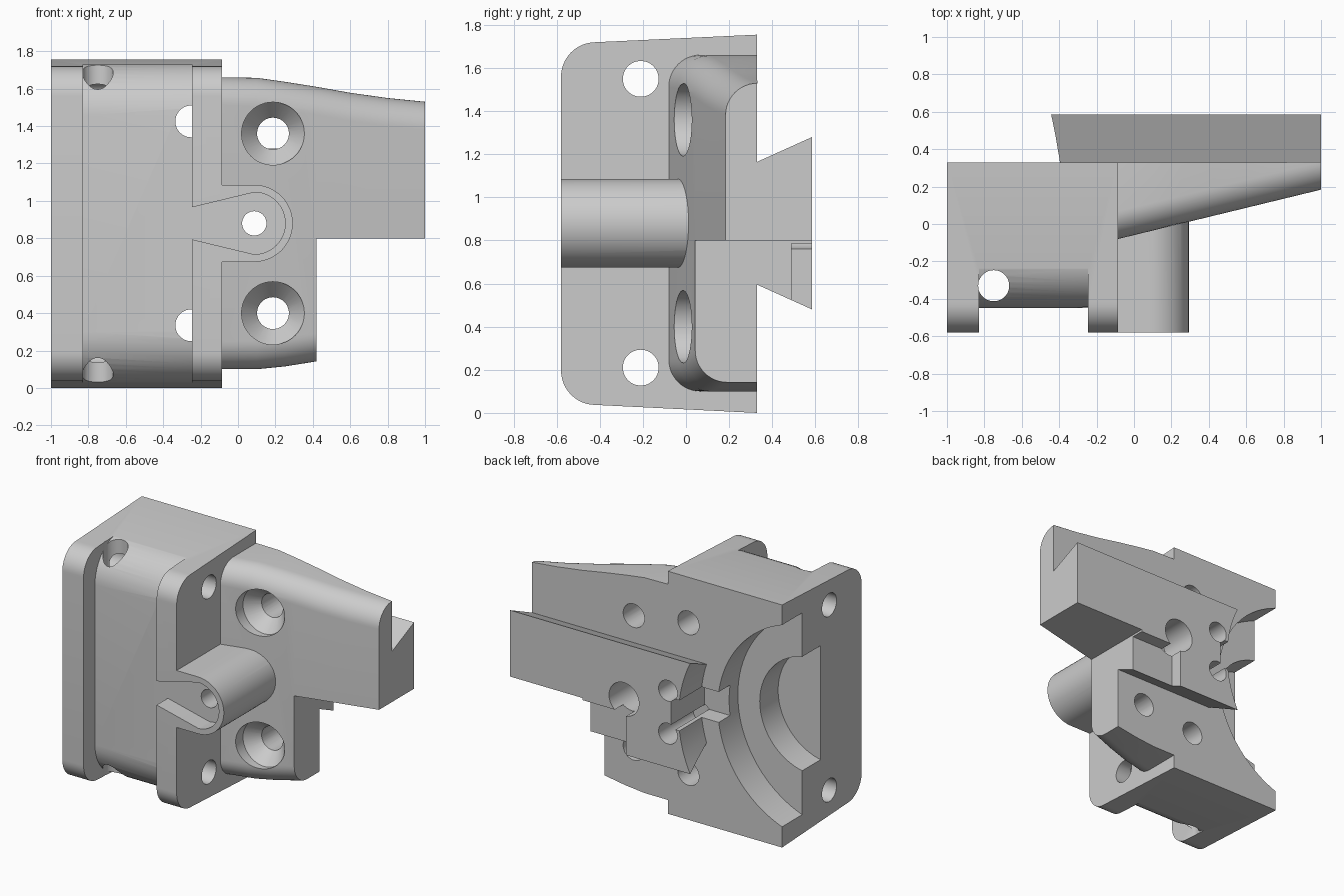
import bpy, bmesh
from math import sin, cos, pi, radians

old = bpy.data.objects.get("Cube")
if old:
    bpy.data.objects.remove(old)

grey = bpy.data.materials.new("light_grey")
grey.use_nodes = True
GREY = (0.6, 0.6, 0.6, 1)
grey.diffuse_color = GREY
grey.node_tree.nodes["Principled BSDF"].inputs["Base Color"].default_value = GREY

MID = 0.88  # height of the middle plane


def volume(mesh):
    bm = bmesh.new()
    bm.from_mesh(mesh)
    v = bm.calc_volume(signed=True)
    bm.free()
    return v


def loft(name, rings):
    """Solid skinned through matching rings of 3D points."""
    bm = bmesh.new()
    loops = [[bm.verts.new(p) for p in ring] for ring in rings]
    n = len(loops[0])
    for a, b in zip(loops, loops[1:]):
        for i in range(n):
            j = (i + 1) % n
            bm.faces.new((a[i], a[j], b[j], b[i]))
    bm.faces.new(loops[0][::-1])
    bm.faces.new(loops[-1])
    bm.normal_update()
    if bm.calc_volume(signed=True) < 0:
        bmesh.ops.reverse_faces(bm, faces=bm.faces[:])
    me = bpy.data.meshes.new(name)
    bm.to_mesh(me)
    bm.free()
    me.materials.append(grey)
    ob = bpy.data.objects.new(name, me)
    bpy.context.collection.objects.link(ob)
    return ob


def place(axis, p, t):
    """Put a 2D point on the plane across the axis at t."""
    u, v = p
    return {"x": (t, u, v), "y": (u, t, v), "z": (u, v, t)}[axis]


def prism(name, axis, pts, a, b):
    return loft(name, [[place(axis, p, t) for p in pts] for t in (a, b)])


def circle(c, r, n):
    return [(c[0] + r * cos(2 * pi * i / n), c[1] + r * sin(2 * pi * i / n)) for i in range(n)]


def rod(name, axis, c, r, a, b, n=48):
    return prism(name, axis, circle(c, r, n), a, b)


def box(name, x, y, z):
    return prism(name, "y", [(x[0], z[0]), (x[1], z[0]), (x[1], z[1]), (x[0], z[1])], *y)


def front_arcs(front, bottom, top, r, n=12):
    """Rounded front of a side profile (y, z), from bottom to top."""
    quarter = [pi / 2 * i / n for i in range(n + 1)]
    return ([(front + r - r * sin(a), bottom + r - r * cos(a)) for a in quarter]
            + [(front + r - r * cos(a), top - r + r * sin(a)) for a in quarter])


def combine(target, tool, operation):
    """Boolean that accepts a solver only when the volume makes sense."""
    v, t = volume(target.data), volume(tool.data)
    low, high = (max(v, t), v + t) if operation == "UNION" else (v - t, v)
    for solver in ("MANIFOLD", "EXACT"):
        m = target.modifiers.new("combine", "BOOLEAN")
        m.operation = operation
        m.solver = solver
        m.object = tool
        graph = bpy.context.evaluated_depsgraph_get()
        me = bpy.data.meshes.new_from_object(target.evaluated_get(graph))
        target.modifiers.clear()
        new = volume(me)
        if low - 1e-4 < new < high + 1e-4 and abs(new - v) > 1e-6:
            target.data = me
            bpy.data.objects.remove(tool)
            return
    # a part that will not merge stays as its own object
    if operation == "DIFFERENCE":
        bpy.data.objects.remove(tool)


def join(tool):
    combine(body, tool, "UNION")


def cut(tool):
    combine(body, tool, "DIFFERENCE")


# housing block, waisted between its two end plates
block = [(0.33, 0.0)] + front_arcs(-0.58, 0.037, 1.72, 0.16) + [(0.33, 1.755)]
body = prism("mount_body", "x", block, -1, -0.085)
waist = front_arcs(-0.45, 0.02, 1.737, 0.28) + [(-0.17, 2.2), (-1, 2.2), (-1, -0.4), (-0.17, -0.4)]
cut(prism("waist", "x", waist, -0.83, -0.245))

# tapering arm with soft front edges
stations = [(-0.15, 0.10, 1.662), (0.1, 0.10, 1.658), (0.25, 0.115, 1.637), (0.42, 0.142, 1.61),
            (0.6, 0.16, 1.578), (0.8, 0.18, 1.55), (1.0, 0.2, 1.53)]
rings = []
for x, lo, hi in stations:
    front = -0.08 + 0.243 * (x + 0.085)
    side = [(0.33, lo)] + front_arcs(front, lo, hi, 0.148) + [(0.33, hi)]
    rings.append([(x, y, z) for y, z in side])
join(loft("arm", rings))


# screw boss reaching forward from the arm
def boss_outline(r, left, half):
    turn = [-pi / 2 + pi * i / 24 for i in range(25)]
    arc = [(0.087 + r * cos(a), MID + r * sin(a)) for a in turn]
    return [(left, MID - half)] + arc + [(left, MID + half)]


join(prism("boss", "y", boss_outline(0.206, -0.15, 0.206), -0.58, 0.2))

# dovetail rail on the back, its end scooped round
rail = prism("rail", "x", [(0.25, 0.595), (0.25, 1.165), (0.33, 1.165), (0.585, 1.28),
                           (0.585, 0.48), (0.33, 0.595)], -0.6, 1)
combine(rail, rod("scoop", "y", (-1.26, MID), 0.91, 0.2, 0.8, n=96), "DIFFERENCE")
join(rail)

# lower outer corner removed, with a shallow step in the rail
cut(box("corner_cut", (0.42, 1.2), (-0.8, 0.8), (-0.2, 0.8)))
cut(box("rail_step", (0.07, 0.6), (0.49, 0.8), (0.3, 0.785)))

# round stepped pocket in the back
cut(rod("wide_pocket", "y", (-1.26, MID), 0.775, 0.10, 0.5, n=96))
cut(rod("deep_pocket", "y", (-1.08, MID), 0.42, -0.11, 0.3, n=64))

# notch and blind holes at the rail end
cut(box("rail_notch", (-0.6, -0.29), (0.2, 0.8), (0.77, 0.99)))
for s in (-1, 1):
    cut(rod("blind_hole", "y", (-0.265, MID + s * 0.155), 0.075, 0.19, 0.8))

# boss recess and stepped hole
cut(prism("boss_recess", "y", boss_outline(0.166, -0.27, 0.08), -0.7, -0.452))
cut(rod("boss_hole", "y", (0.087, MID), 0.065, -0.7, 0.8))
cut(rod("boss_back_bore", "y", (0.087, MID), 0.12, 0.3, 0.8))

# paired holes above and below the middle
for s in (-1, 1):
    z = MID + s * 0.48
    cut(rod("arm_hole", "y", (0.187, z), 0.085, -0.4, 0.5))
    sink = [(-0.3, 0.168), (0.03, 0.168), (0.13, 0.08)]
    cut(loft("arm_sink", [[place("y", p, t) for p in circle((0.187, z), r, 48)] for t, r in sink]))
    cut(rod("housing_hole", "y", (-0.25, MID + s * 0.545), 0.085, -0.46, 0.5))
    cut(rod("cross_hole", "x", (-0.21, MID + s * 0.67), 0.083, -1.2, 0.0))
cut(rod("upright_hole", "z", (-0.75, -0.33), 0.083, -0.3, 2.0))

# one colour, smooth curves, crisp edges
body.data.materials.clear()
body.data.materials.append(grey)
bpy.ops.object.select_all(action="DESELECT")
body.select_set(True)
bpy.context.view_layer.objects.active = body
bpy.ops.object.shade_smooth_by_angle(angle=radians(28))
